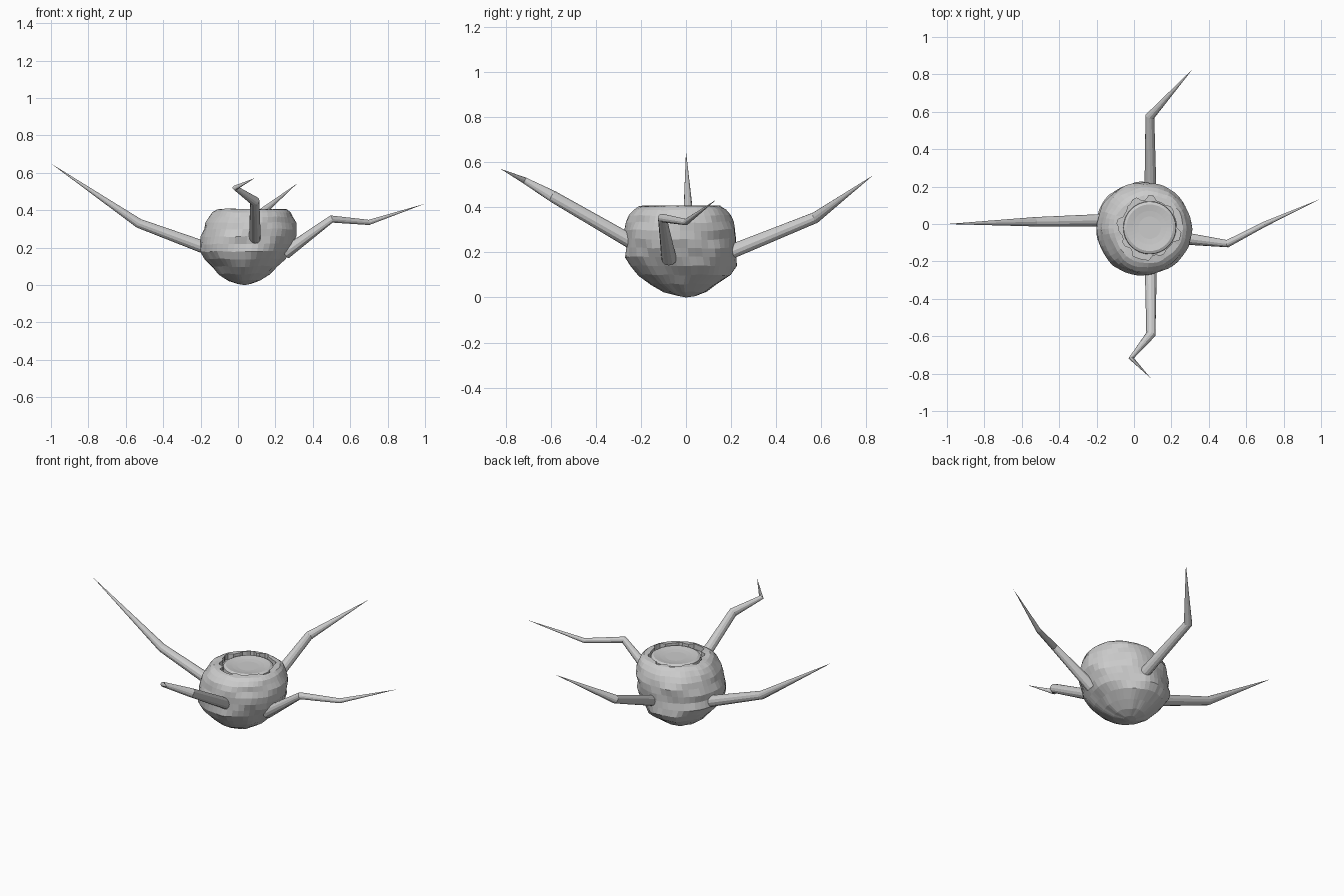
import bpy, bmesh, math, random
from mathutils import Vector, noise

if "Cube" in bpy.data.objects:
    bpy.data.objects.remove(bpy.data.objects["Cube"])

random.seed(4)


def finish(name, bm):
    bmesh.ops.recalc_face_normals(bm, faces=bm.faces)
    me = bpy.data.meshes.new(name)
    bm.to_mesh(me)
    bm.free()
    ob = bpy.data.objects.new(name, me)
    bpy.context.collection.objects.link(ob)
    return ob


def skin(bm, rings):
    n = len(rings[0])
    for a, b in zip(rings, rings[1:]):
        for i in range(n):
            j = (i + 1) % n
            bm.faces.new((a[i], a[j], b[j], b[i]))


# Lumpy body: cross-section bounds by height (z, x min, x max, y min, y max)
SEG = 48
levels = [
    (0.006, 0.00, 0.07, -0.03, 0.04), (0.025, -0.05, 0.12, -0.10, 0.09),
    (0.06, -0.10, 0.17, -0.16, 0.14), (0.10, -0.14, 0.215, -0.205, 0.20),
    (0.14, -0.17, 0.25, -0.24, 0.22), (0.18, -0.20, 0.275, -0.26, 0.222),
    (0.22, -0.205, 0.295, -0.272, 0.222), (0.26, -0.202, 0.30, -0.278, 0.222),
    (0.30, -0.19, 0.308, -0.27, 0.217), (0.335, -0.175, 0.31, -0.262, 0.21),
    (0.365, -0.155, 0.30, -0.25, 0.195), (0.39, -0.135, 0.285, -0.225, 0.175),
    (0.405, -0.11, 0.265, -0.205, 0.155),
]
bm = bmesh.new()
rings = []
for k, (z, x0, x1, y0, y1) in enumerate(levels):
    cx, cy, rx, ry = (x0 + x1) / 2, (y0 + y1) / 2, (x1 - x0) / 2, (y1 - y0) / 2
    ring = []
    for i in range(SEG):
        a = math.tau * i / SEG
        c, s = math.cos(a), math.sin(a)
        # noise stretched sideways gives the horizontal ridges
        f = 1 + 0.07 * noise.noise(Vector((c * 1.6, s * 1.6, z * 16)))
        f += 0.03 * noise.noise(Vector((c * 4, s * 4, z * 25 + 7)))
        dz = 0.008 * noise.noise(Vector((c * 2, s * 2, z * 5 + 3))) if k else 0
        ring.append(bm.verts.new((cx + rx * f * c, cy + ry * f * s, z + dz)))
    rings.append(ring)

# Jagged broken rim with a shallow recess inside it
TOP = Vector((0.08, -0.02, 0))
steps = []
while len(steps) < SEG:
    steps += [random.choice((0.148, 0.16, 0.172))] * random.choice((1, 2, 2, 3))
for z in (0.408, 0.375):
    rings.append([bm.verts.new((TOP.x + steps[i] * math.cos(math.tau * i / SEG),
                                TOP.y + steps[i] * math.sin(math.tau * i / SEG), z))
                  for i in range(SEG)])
skin(bm, rings)
bm.faces.new(rings[-1])
foot = bm.verts.new((0.035, 0.0, 0.0))
for i in range(SEG):
    bm.faces.new((foot, rings[0][(i + 1) % SEG], rings[0][i]))
finish("body", bm)

# Round lid sitting in the recess, slightly dished
bm = bmesh.new()
rings = []
for r, z in ((0.142, 0.37), (0.14, 0.396), (0.125, 0.403), (0.09, 0.397), (0.06, 0.394)):
    rings.append([bm.verts.new((TOP.x + 0.004 + r * math.cos(math.tau * i / 32),
                                TOP.y + r * math.sin(math.tau * i / 32), z))
                  for i in range(32)])
skin(bm, rings)
bm.faces.new(rings[0])
bm.faces.new(rings[-1])
finish("lid", bm)


# Bent, tapering thorn-like limbs: list of (point, radius), ending in a point
def limb(name, path, sides=12):
    pts = [Vector(p) for p, _ in path]
    bm = bmesh.new()
    rings = []
    for k, (p, r) in enumerate(zip(pts[:-1], [q[1] for q in path])):
        d_out = (pts[k + 1] - p).normalized()
        d_in = (p - pts[k - 1]).normalized() if k else d_out
        t = (d_in + d_out).normalized()
        u = t.cross(Vector((0, 0, 1))).normalized()
        v = t.cross(u)
        rings.append([bm.verts.new(p + r * (u * math.cos(math.tau * i / sides)
                                            + v * math.sin(math.tau * i / sides)))
                      for i in range(sides)])
    skin(bm, rings)
    bm.faces.new(rings[0])
    tip = bm.verts.new(pts[-1])
    for i in range(sides):
        bm.faces.new((rings[-1][i], rings[-1][(i + 1) % sides], tip))
    finish(name, bm)


limb("left_limb", [((-0.15, 0.02, 0.19), 0.034), ((-0.53, 0.012, 0.33), 0.025),
                   ((-1.0, 0.0, 0.65), 0)])
limb("right_limb", [((0.25, -0.075, 0.17), 0.034), ((0.50, -0.105, 0.353), 0.02),
                    ((0.70, 0.0, 0.335), 0.014), ((1.0, 0.135, 0.435), 0)])
limb("front_limb", [((0.09, -0.23, 0.24), 0.032), ((0.09, -0.59, 0.448), 0.026),
                    ((-0.015, -0.717, 0.52), 0.014), ((0.09, -0.825, 0.572), 0)])
limb("back_limb", [((0.088, 0.18, 0.195), 0.032), ((0.085, 0.575, 0.355), 0.025),
                   ((0.315, 0.83, 0.542), 0)])
